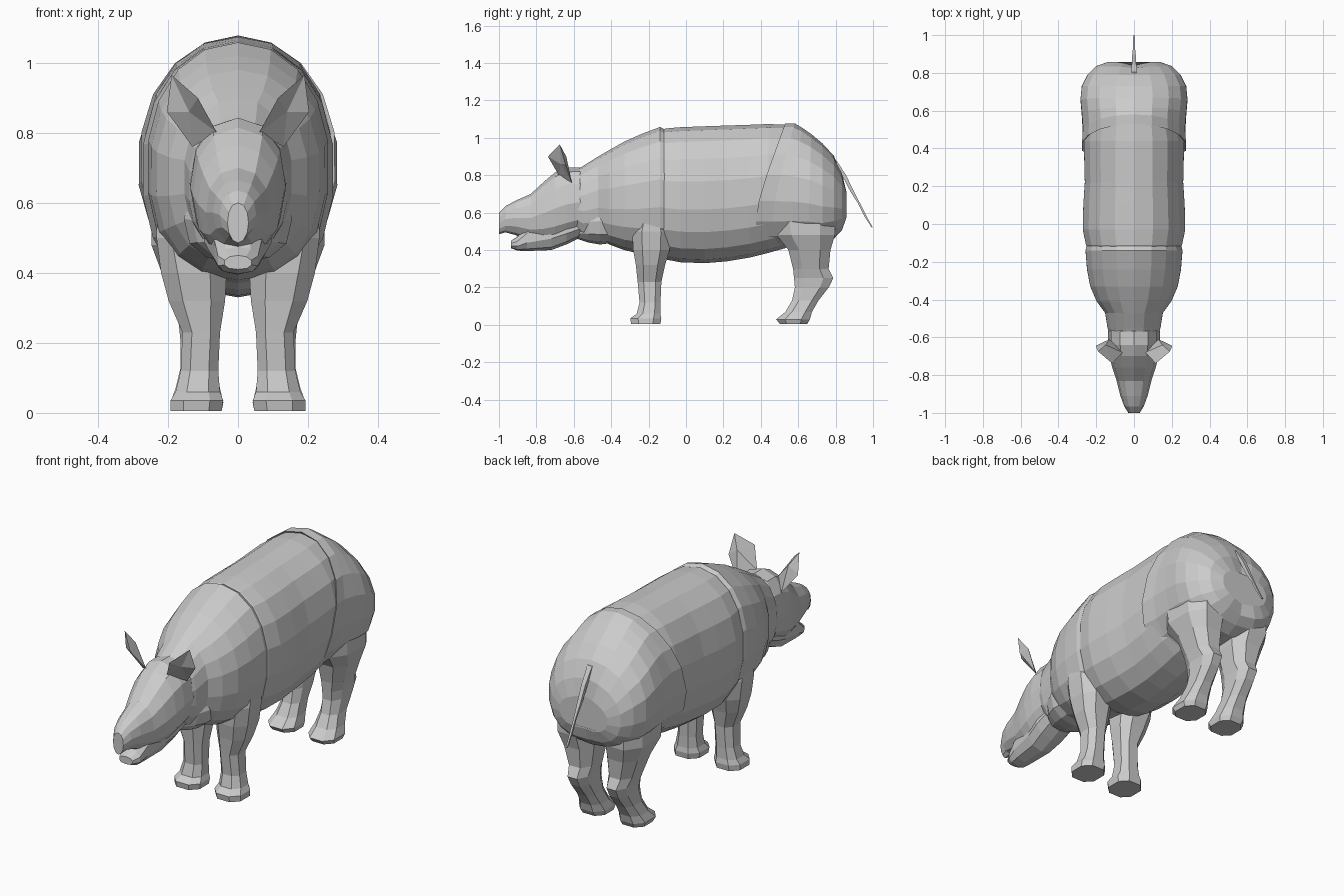
import bpy, bmesh
from math import sin, cos, pi

def spow(v, e):
    return (abs(v) ** e) * (1 if v >= 0 else -1)

def make(name, verts, faces):
    bm = bmesh.new()
    vs = [bm.verts.new(v) for v in verts]
    for f in faces:
        bm.faces.new([vs[i] for i in f])
    bmesh.ops.recalc_face_normals(bm, faces=bm.faces)
    me = bpy.data.meshes.new(name)
    bm.to_mesh(me)
    bm.free()
    ob = bpy.data.objects.new(name, me)
    bpy.context.collection.objects.link(ob)
    return ob

def loft(name, rings):
    n = len(rings[0])
    verts = [p for r in rings for p in r]
    faces = [[k * n + i, k * n + (i + 1) % n, (k + 1) * n + (i + 1) % n, (k + 1) * n + i]
             for k in range(len(rings) - 1) for i in range(n)]
    faces += [list(range(n)), list(range((len(rings) - 1) * n, len(rings) * n))]
    return make(name, verts, faces)

def body_ring(y, zb, zt, w, slant=0, cleft=0, n=18, top=2.0, low=2.5):
    """Upright cross-section; slant leans it back at the top, cleft dents the centre line."""
    out = []
    for i in range(n):
        a = 2 * pi * i / n + pi / 2
        e = 2 / (top if sin(a) > 0 else low)
        x = w * spow(cos(a), e)
        z = (zb + zt) / 2 + (zt - zb) / 2 * spow(sin(a), e)
        dent = cleft * max(0, 1 - abs(x) / 0.08)
        out.append((x, y + slant * max(sin(a), -0.3) - dent, z))
    return out

def leg_ring(side, z, y0, y1, x0, x1, n=8):
    out = []
    for i in range(n):
        a = 2 * pi * (i + 0.5) / n
        c, s = spow(cos(a), 0.8) * 1.04, spow(sin(a), 0.8) * 1.04
        out.append((side * ((x0 + x1) / 2 + (x1 - x0) / 2 * c),
                    (y0 + y1) / 2 + (y1 - y0) / 2 * s, z))
    return out

# Barrel of the body
loft("barrel", [body_ring(*s, top=2.15, low=2.3) for s in [
    (-0.16, 0.38, 1.03, 0.235), (-0.11, 0.35, 1.05, 0.258), (-0.03, 0.335, 1.057, 0.275),
    (0.1, 0.33, 1.062, 0.272), (0.22, 0.34, 1.066, 0.264), (0.34, 0.36, 1.07, 0.267),
    (0.44, 0.385, 1.074, 0.268), (0.53, 0.41, 1.07, 0.25), (0.6, 0.45, 1.0, 0.22)]])

# Shoulder plate, running forward into the neck
loft("shoulders", [body_ring(*s, top=2.1) for s in [
    (-0.60, 0.50, 0.82, 0.125), (-0.55, 0.46, 0.85, 0.142), (-0.47, 0.46, 0.90, 0.155),
    (-0.41, 0.43, 0.935, 0.20), (-0.33, 0.40, 0.98, 0.235), (-0.24, 0.38, 1.02, 0.252),
    (-0.14, 0.37, 1.058, 0.26), (-0.10, 0.38, 1.04, 0.25)]])

# Hindquarters plate with slanted front rim and cleft rump
loft("hindquarters", [body_ring(*s) for s in [
    (0.45, 0.43, 1.05, 0.24, 0.10), (0.41, 0.41, 1.077, 0.28, 0.12),
    (0.49, 0.41, 1.078, 0.274, 0.09), (0.58, 0.42, 1.055, 0.28, 0.04),
    (0.66, 0.425, 1.02, 0.287, 0.01), (0.73, 0.43, 0.97, 0.28), (0.79, 0.46, 0.905, 0.25),
    (0.835, 0.50, 0.82, 0.205, 0, 0.01), (0.858, 0.56, 0.73, 0.14, 0, 0.02)]])

# Throat fold
loft("throat_fold", [body_ring(*s, n=12) for s in [
    (-0.58, 0.46, 0.60, 0.08), (-0.52, 0.44, 0.66, 0.13),
    (-0.46, 0.43, 0.68, 0.155), (-0.38, 0.44, 0.64, 0.15)]])

# Head with overhanging upper lip
loft("head", [body_ring(*s, n=12, top=2.2, low=2.0) for s in [
    (-1.0, 0.485, 0.60, 0.03), (-0.965, 0.495, 0.635, 0.052), (-0.91, 0.48, 0.665, 0.072),
    (-0.83, 0.445, 0.70, 0.092), (-0.76, 0.43, 0.765, 0.115), (-0.70, 0.43, 0.815, 0.13),
    (-0.64, 0.445, 0.843, 0.137), (-0.57, 0.47, 0.842, 0.138), (-0.52, 0.5, 0.80, 0.125)]])

# Lower jaw
loft("lower_jaw", [body_ring(*s, n=10) for s in [
    (-0.935, 0.41, 0.45, 0.04), (-0.90, 0.397, 0.475, 0.06), (-0.85, 0.395, 0.54, 0.07),
    (-0.72, 0.40, 0.60, 0.085), (-0.64, 0.43, 0.62, 0.10), (-0.56, 0.47, 0.62, 0.10)]])

FRONT = [(0.005, -0.295, -0.135, 0.045, 0.195), (0.035, -0.30, -0.13, 0.04, 0.195),
         (0.06, -0.265, -0.135, 0.05, 0.18), (0.12, -0.25, -0.135, 0.055, 0.165),
         (0.23, -0.26, -0.13, 0.05, 0.16), (0.32, -0.27, -0.11, 0.035, 0.20),
         (0.40, -0.285, -0.085, 0.03, 0.222), (0.50, -0.29, -0.08, 0.06, 0.235),
         (0.64, -0.24, -0.12, 0.12, 0.23)]
HIND = [(0.005, 0.50, 0.65, 0.045, 0.185), (0.03, 0.48, 0.665, 0.04, 0.195),
        (0.07, 0.53, 0.675, 0.05, 0.18), (0.13, 0.565, 0.71, 0.06, 0.165),
        (0.20, 0.58, 0.765, 0.06, 0.165), (0.25, 0.575, 0.79, 0.058, 0.17),
        (0.30, 0.57, 0.765, 0.05, 0.185), (0.40, 0.545, 0.775, 0.035, 0.22),
        (0.48, 0.48, 0.80, 0.03, 0.25), (0.60, 0.46, 0.80, 0.03, 0.25)]
EAR = [(0.06, -0.68, 0.80), (0.13, -0.61, 0.76), (0.203, -0.645, 0.86), (0.19, -0.675, 0.965),
       (0.115, -0.738, 0.90), (0.15, -0.64, 0.90), (0.14, -0.67, 0.86)]
RIM = [0, 4, 3, 2, 1]

for side, label in ((-1, "left"), (1, "right")):
    # Legs
    loft("front_leg_" + label, [leg_ring(side, *s) for s in FRONT])
    loft("hind_leg_" + label, [leg_ring(side, *s) for s in HIND])
    # Cupped ear: rim joined to a back point and a hollow point
    faces = [(RIM[i], RIM[(i + 1) % 5], hub) for hub in (5, 6) for i in range(5)]
    make("ear_" + label, [(side * x, y, z) for x, y, z in EAR], faces)

# Thin tail
loft("tail", [[(r * cos(a), y + r * sin(a), z) for a in (pi / 4, 3 * pi / 4, 5 * pi / 4, 7 * pi / 4)]
              for y, z, r in [(0.79, 0.88, 0.02), (0.845, 0.80, 0.016), (0.89, 0.71, 0.013),
                              (0.925, 0.65, 0.008), (0.96, 0.58, 0.008), (0.996, 0.52, 0.005)]])
